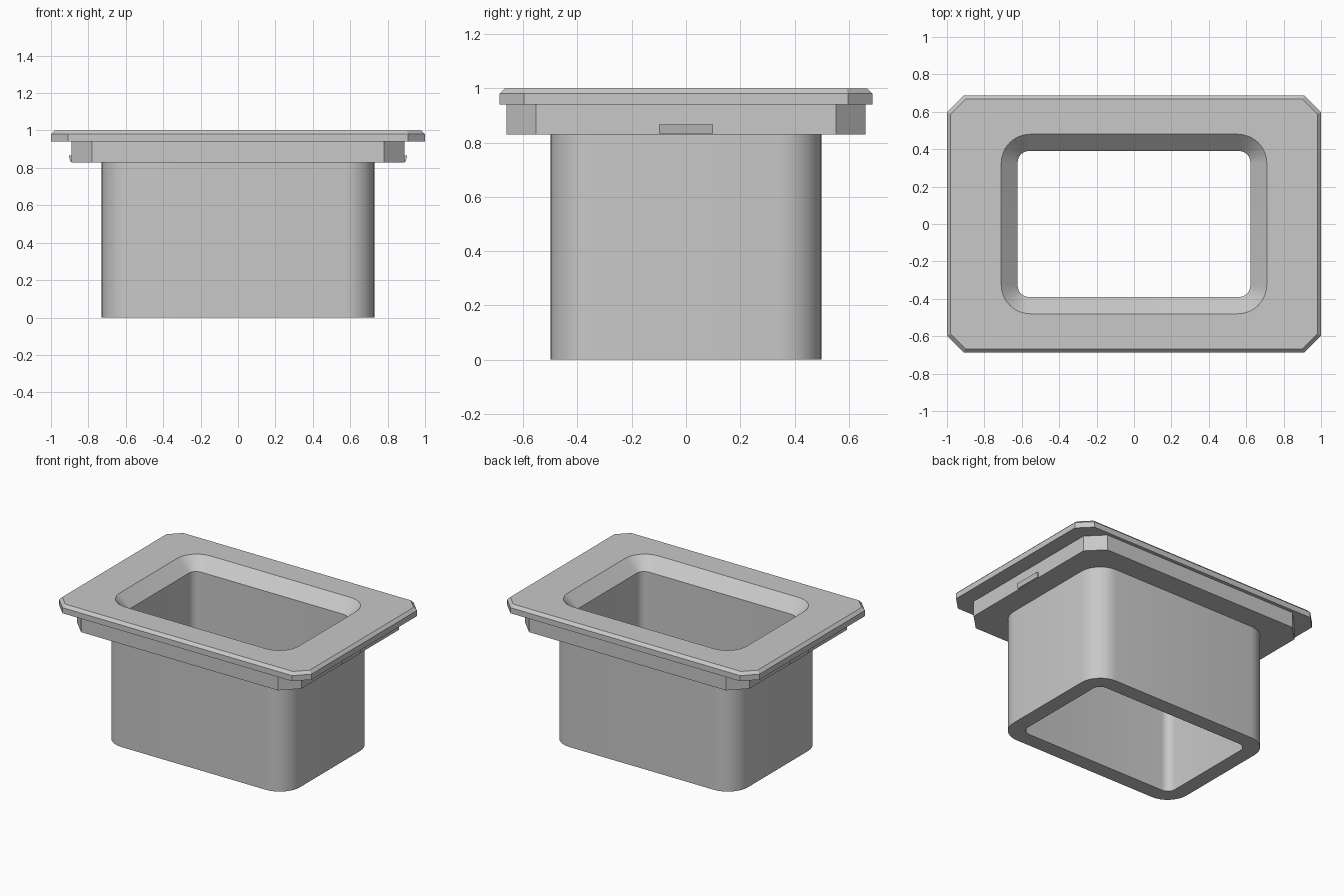
import bpy, bmesh
from math import cos, sin, pi, radians

cube = bpy.data.objects.get("Cube")
if cube:
    bpy.data.objects.remove(cube, do_unlink=True)

# Single plain grey material
GREY = (0.58, 0.58, 0.58, 1)
mat = bpy.data.materials.new("plain_grey")
mat.use_nodes = True
mat.diffuse_color = GREY
mat.node_tree.nodes["Principled BSDF"].inputs["Base Color"].default_value = GREY

STEPS = 8  # segments per corner


def ring(hx, hy, corner, z, cut=False):
    """Rectangle outline with rounded corners, or straight cut ones."""
    pts = []
    for q in range(4):
        sx = (1, -1, -1, 1)[q]
        sy = (1, 1, -1, -1)[q]
        for i in range(STEPS + 1):
            t = i / STEPS
            if q % 2:
                t = 1 - t
            u, v = (1 - t, t) if cut else (cos(t * pi / 2), sin(t * pi / 2))
            pts.append((sx * (hx - corner + corner * u),
                        sy * (hy - corner + corner * v), z))
    return pts


def finish(name, bm):
    bmesh.ops.recalc_face_normals(bm, faces=bm.faces)
    mesh = bpy.data.meshes.new(name)
    bm.to_mesh(mesh)
    bm.free()
    mesh.materials.append(mat)
    obj = bpy.data.objects.new(name, mesh)
    bpy.context.collection.objects.link(obj)
    bpy.ops.object.select_all(action='DESELECT')
    obj.select_set(True)
    bpy.context.view_layer.objects.active = obj
    bpy.ops.object.shade_smooth_by_angle(angle=radians(30))
    return obj


def closed_loft(name, rings):
    """Skin a loop of outlines into a solid frame with a hole through it."""
    bm = bmesh.new()
    loops = [[bm.verts.new(p) for p in r] for r in rings]
    n = len(loops[0])
    for a, b in zip(loops, loops[1:] + loops[:1]):
        for i in range(n):
            j = (i + 1) % n
            bm.faces.new((a[i], a[j], b[j], b[i]))
    return finish(name, bm)


RIM, SKIRT, THROAT = 0.94, 0.83, 0.915

# Top flange with bevelled edge and sloping opening
closed_loft("top_flange", [
    ring(1.0, 0.687, 0.09, RIM, True),
    ring(1.0, 0.687, 0.09, 0.98, True),
    ring(0.98, 0.667, 0.078, 1.0, True),
    ring(0.71, 0.48, 0.155, 1.0),
    ring(0.622, 0.39, 0.06, THROAT),
    ring(0.72, 0.49, 0.14, RIM),
])

# Stepped collar under the flange
closed_loft("collar", [
    ring(0.89, 0.662, 0.11, SKIRT, True),
    ring(0.89, 0.662, 0.11, RIM, True),
    ring(0.7, 0.47, 0.14, RIM),
    ring(0.7, 0.47, 0.14, SKIRT),
])

# Open tube
closed_loft("tube", [
    ring(0.73, 0.5, 0.16, 0),
    ring(0.73, 0.5, 0.16, THROAT),
    ring(0.622, 0.39, 0.06, THROAT),
    ring(0.622, 0.39, 0.06, 0),
])

# Small wedge-shaped catches on both collar ends
for side, name in ((1, "left_catch"), (-1, "right_catch")):
    bm = bmesh.new()
    bmesh.ops.create_cube(bm, size=1)
    for v in bm.verts:
        low = v.co.z < 0
        outer = v.co.x > 0
        x = (0.897 if low else 0.905) if outer else 0.87
        v.co = (side * x, v.co.y * 0.2, 0.833 if low else 0.866)
    finish(name, bm)
